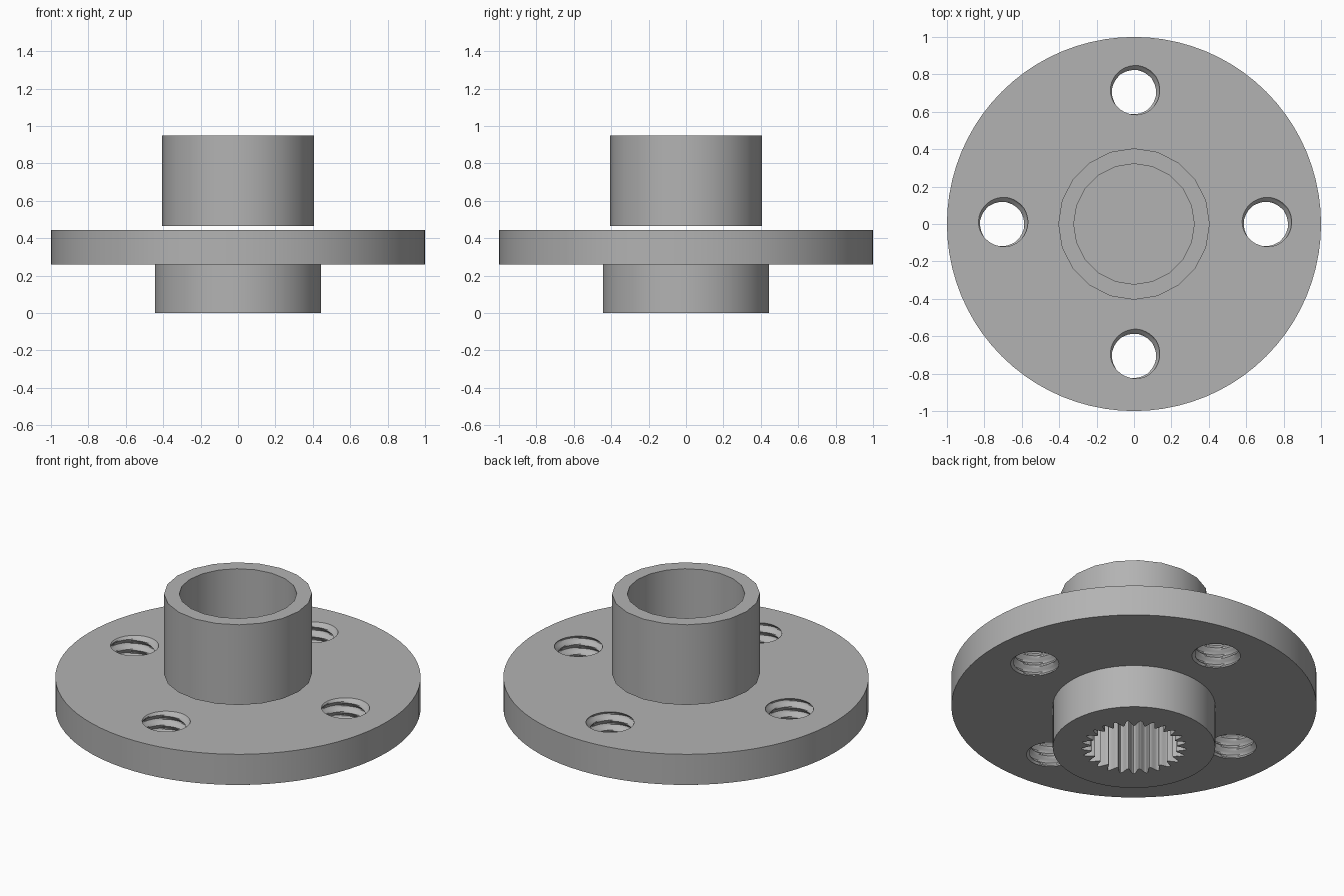
import bpy, bmesh, math
from math import sin, cos, pi, radians

if "Cube" in bpy.data.objects:
    bpy.data.objects.remove(bpy.data.objects["Cube"])

steel = bpy.data.materials.new("light_grey_metal")
steel.diffuse_color = (0.45, 0.45, 0.45, 1)
steel.use_nodes = True
steel.node_tree.nodes["Principled BSDF"].inputs["Base Color"].default_value = steel.diffuse_color


def finish(name, bm, hidden=False):
    bmesh.ops.recalc_face_normals(bm, faces=bm.faces[:])
    me = bpy.data.meshes.new(name)
    bm.to_mesh(me)
    bm.free()
    me.materials.append(steel)
    ob = bpy.data.objects.new(name, me)
    bpy.context.collection.objects.link(ob)
    ob.hide_render = hidden
    return ob


def stack(bm, n, zs, radius, cx=0, cy=0):
    """Closed solid of stacked rings; radius(angle, z) gives the outline."""
    rings = [[bm.verts.new((cx + radius(2 * pi * i / n, z) * cos(2 * pi * i / n),
                            cy + radius(2 * pi * i / n, z) * sin(2 * pi * i / n), z))
              for i in range(n)] for z in zs]
    for a, b in zip(rings, rings[1:]):
        for i in range(n):
            j = (i + 1) % n
            bm.faces.new((a[i], a[j], b[j], b[i]))
    bm.faces.new(rings[0][::-1])
    bm.faces.new(rings[-1])


def lathe(name, n, profile):
    """Revolve a closed (r, z) loop into a ring, or an open one starting and ending on the axis."""
    bm = bmesh.new()
    rings = [[bm.verts.new((r * cos(2 * pi * i / n), r * sin(2 * pi * i / n), z))
              for i in range(n)] for r, z in profile]
    for k, a in enumerate(rings):
        b = rings[(k + 1) % len(rings)]
        for i in range(n):
            j = (i + 1) % n
            bm.faces.new((a[i], a[j], b[j], b[i]))
    return finish(name, bm)


def cut(ob, cutter):
    m = ob.modifiers.new("cut", 'BOOLEAN')
    m.operation, m.solver, m.object = 'DIFFERENCE', 'EXACT', cutter
    bpy.context.view_layer.objects.active = ob
    bpy.ops.object.modifier_apply(modifier="cut")


# Flange disc and lower hub in one body
N = 80
bm = bmesh.new()
rows = [[bm.verts.new((r * cos(2 * pi * i / N), r * sin(2 * pi * i / N), z)) for i in range(N)]
        for r, z in ((0.445, 0), (0.445, 0.26), (1, 0.26), (1, 0.445))]
for a, b in zip(rows, rows[1:]):
    for i in range(N):
        j = (i + 1) % N
        bm.faces.new((a[i], a[j], b[j], b[i]))
bm.faces.new(rows[0][::-1])
bm.faces.new(rows[-1])
flange = finish("flange_and_hub", bm)

# Four threaded bolt holes
PITCH = 0.06


def thread(a, z):
    t = ((z - 0.445) / PITCH - (a - radians(60)) / (2 * pi)) % 1
    return 0.118 + 0.026 * min(1, max(0, 1.25 * abs(2 * t - 1) - 0.1))


bm = bmesh.new()
for k in range(4):
    stack(bm, 40, [0.235 + 0.0075 * i for i in range(32)], thread,
          0.705 * cos(k * pi / 2), 0.705 * sin(k * pi / 2))
threads = finish("thread_cutter", bm, True)
cut(flange, threads)

# Splined blind bore in the hub
TEETH = 25
bm = bmesh.new()
stack(bm, TEETH * 10, [-0.05, 0.40], lambda a, z: 0.262 + 0.027 * cos(TEETH * a))
spline = finish("spline_cutter", bm, True)
cut(flange, spline)
for c in (threads, spline):
    bpy.data.objects.remove(c)

# Upper collar, a 20-sided tube just above the flange
collar = lathe("collar_tube", 20, [(0.405, 0.465), (0.405, 0.95), (0.322, 0.95), (0.322, 0.465)])

for ob in (flange, collar):
    bpy.ops.object.select_all(action='DESELECT')
    ob.select_set(True)
    bpy.context.view_layer.objects.active = ob
    bpy.ops.object.shade_smooth_by_angle(angle=radians(30))
